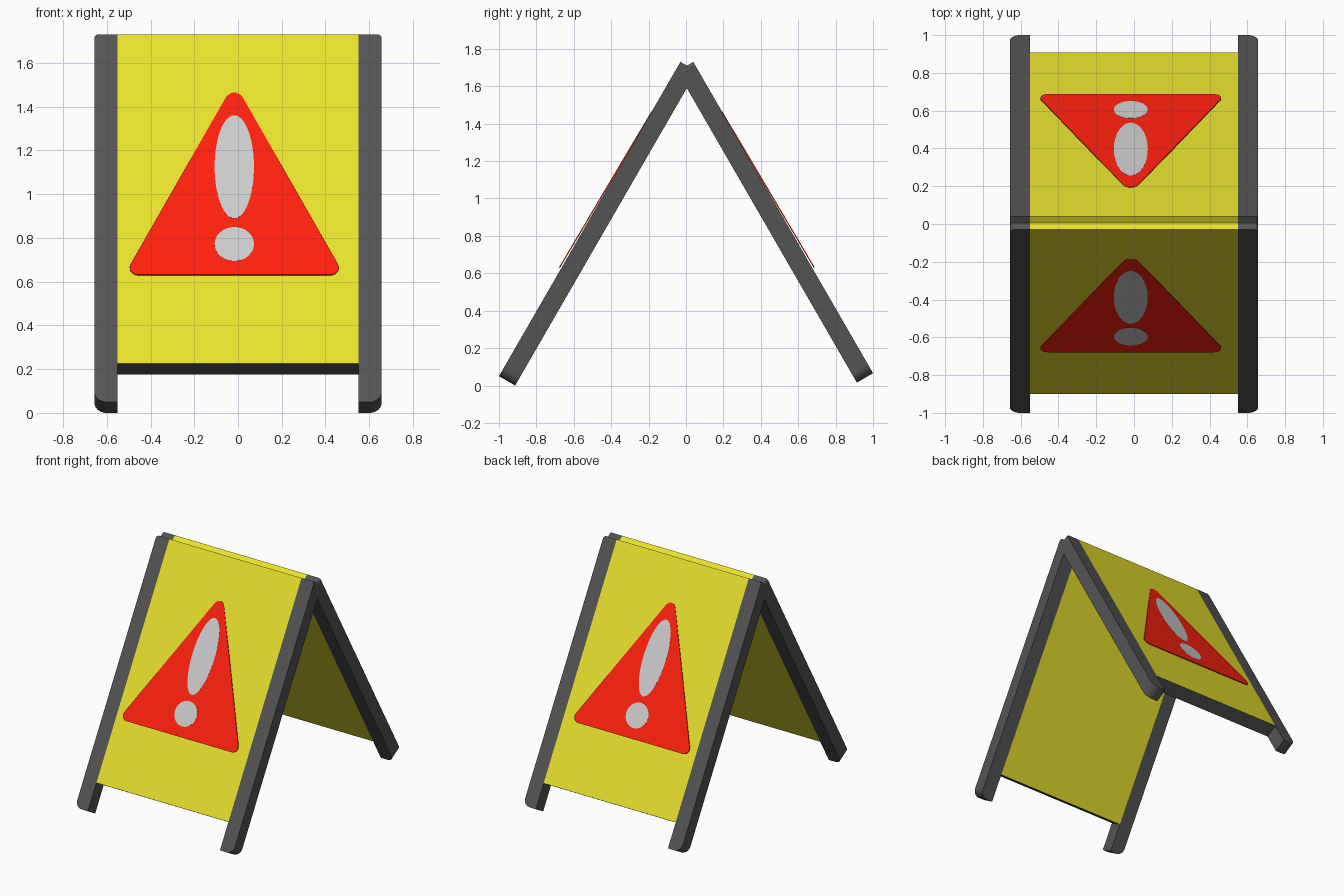
import bpy, bmesh, math
from mathutils import Vector

if "Cube" in bpy.data.objects:
    bpy.data.objects.remove(bpy.data.objects["Cube"])

LENGTH, THICK = 1.94, 0.1      # board length along the slope, thickness
HALF, OUTER = 0.55, 0.657      # panel half width, outer edge of legs
LOW = 0.202                    # panel lower edge along the slope
CX = -0.017                    # sign symbol centre
ORIGIN = Vector((0, -1, 0.05))
UP = Vector((0, 0.5, math.sqrt(0.75)))
OUT = Vector((0, -math.sqrt(0.75), 0.5))


def material(name, rgb):
    m = bpy.data.materials.new(name)
    m.diffuse_color = (*rgb, 1)
    m.use_nodes = True
    m.node_tree.nodes["Principled BSDF"].inputs["Base Color"].default_value = m.diffuse_color
    return m


YELLOW = material("yellow", (0.807, 0.757, 0.026))
RED = material("red", (1.0, 0.014, 0.004))
DARK = material("dark grey", (0.088, 0.088, 0.088))
PALE = material("pale grey", (0.8, 0.8, 0.8))


def plate(name, outline, side, mats, front=lambda s: 0.0, depth=THICK):
    """Extrude an (x, slope) outline inward from the leaning front plane."""
    bm = bmesh.new()
    shift = 0.009 if side < 0 else 0      # back board sits a touch further out

    def ring(d):
        vs = []
        for x, s in outline:
            p = ORIGIN + UP * s + OUT * (front(s) - d)
            vs.append(bm.verts.new((x, p.y * side + shift, p.z)))
        return vs
    a, b = ring(0), ring(depth)
    n = len(a)
    bm.faces.new(a)
    bm.faces.new(b[::-1])
    for i in range(n):
        j = (i + 1) % n
        bm.faces.new((a[i], b[i], b[j], a[j]))
    bmesh.ops.recalc_face_normals(bm, faces=bm.faces[:])
    if len(mats) > 1:          # lower edge takes the second material
        bm.faces.ensure_lookup_table()
        min(bm.faces, key=lambda f: f.calc_center_median().z).material_index = 1
    me = bpy.data.meshes.new(name)
    bm.to_mesh(me)
    bm.free()
    for m in mats:
        me.materials.append(m)
    ob = bpy.data.objects.new(name, me)
    bpy.context.collection.objects.link(ob)
    return ob


def arc(cx, cy, rx, ry, a0, a1, n):
    return [(cx + rx * math.cos(math.radians(a0 + (a1 - a0) * i / n)),
             cy + ry * math.sin(math.radians(a0 + (a1 - a0) * i / n)))
            for i in range(n + 1)]


# Outlines
def leg(start, sx):
    pts = ([(HALF, LENGTH), (HALF, start)]
           + arc(OUTER - 0.055, start + 0.055, 0.055, 0.055, -90, 0, 8)
           + arc(OUTER - 0.02, LENGTH - 0.02, 0.02, 0.02, 0, 90, 6))
    return [(x * sx, s) for x, s in pts]


panel = [(-HALF, LOW), (HALF, LOW), (HALF, LENGTH), (-HALF, LENGTH)]
triangle = (arc(CX + 0.438, 0.704, 0.04, 0.04, -90, 27, 10)
            + arc(CX, 1.562, 0.05, 0.07, 35.5, 144.5, 14)
            + arc(CX - 0.438, 0.704, 0.04, 0.04, 153, 270, 10))
stroke = arc(CX, 1.237, 0.09, 0.274, 0, 360, 48)[:-1]
dot = arc(CX, 0.827, 0.09, 0.09, 0, 360, 40)[:-1]


# The symbol is tilted slightly, standing out most at its lower edge
def tilt(s):
    return 0.013 - 0.011 * (s - 0.664) / 0.97


def raised(s):
    return tilt(s) + 0.0006


for label, side, start in (("front", 1, 0), ("back", -1, 0.018)):
    plate(label + "_panel", panel, side, [YELLOW, DARK])
    for hand, sx in (("left", -1), ("right", 1)):
        plate(f"{label}_{hand}_leg", leg(start, sx), side, [DARK])
    plate(label + "_warning_triangle", triangle, side, [RED], tilt, 0.006)
    plate(label + "_exclamation_stroke", stroke, side, [PALE], raised, 0.003)
    plate(label + "_exclamation_dot", dot, side, [PALE], raised, 0.003)
